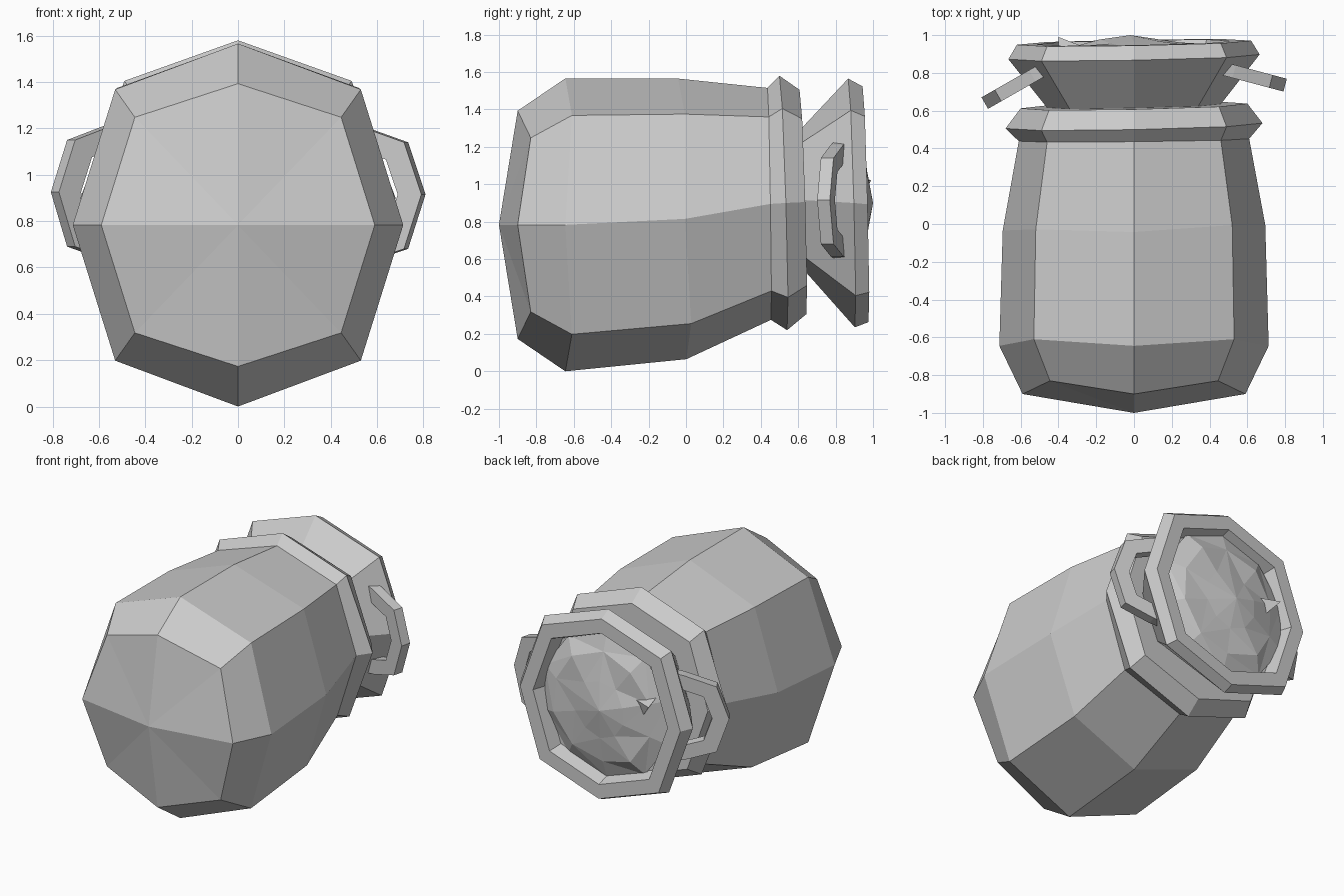
import bpy, bmesh, math, random
from mathutils import Vector

cube = bpy.data.objects.get("Cube")
if cube:
    bpy.data.objects.remove(cube, do_unlink=True)
random.seed(4)

clay = bpy.data.materials.new("grey_clay")
clay.use_nodes = True
GREY = (0.6, 0.6, 0.6, 1)
clay.diffuse_color = GREY
clay.node_tree.nodes["Principled BSDF"].inputs["Base Color"].default_value = GREY


def finish(name, bm):
    bmesh.ops.recalc_face_normals(bm, faces=bm.faces)
    mesh = bpy.data.meshes.new(name)
    bm.to_mesh(mesh)
    bm.free()
    mesh.materials.append(clay)
    obj = bpy.data.objects.new(name, mesh)
    bpy.context.collection.objects.link(obj)
    return obj


def ring(bm, y, cz, top, dx, dz, side, lean=0.0, shift=0.0):
    """Eight-sided ring round the y axis; lean tips it, shift moves the diagonal corners."""
    spots = [(0, top), (dx, dz), (side, 0), (dx, -dz),
             (0, -top), (-dx, -dz), (-side, 0), (-dx, dz)]
    return [bm.verts.new((x, y + lean * (x * 0.7 - z) + shift * (i % 2), cz + z))
            for i, (x, z) in enumerate(spots)]


def bridge(bm, a, b, closed=True):
    n = len(a)
    for i in range(n if closed else n - 1):
        j = (i + 1) % n
        bm.faces.new((a[i], a[j], b[j], b[i]))


def fan(bm, loop, tip):
    v = bm.verts.new(tip)
    for i in range(len(loop)):
        bm.faces.new((loop[i], loop[(i + 1) % len(loop)], v))


def lathe(name, rows, tip=None, end=None):
    bm = bmesh.new()
    rings = [ring(bm, *r) for r in rows]
    for a, b in zip(rings, rings[1:]):
        bridge(bm, a, b)
    if tip:
        fan(bm, rings[0], tip)
    if end:
        fan(bm, rings[-1], end)
    return finish(name, bm)


# Main pot: faceted base, belly and shoulder
lathe("pot_body", [
    (-0.90, 0.783, 0.61, 0.445, 0.465, 0.59, 0, 0.07),
    (-0.645, 0.783, 0.783, 0.53, 0.585, 0.713, 0, 0.035),
    (-0.02, 0.815, 0.75, 0.52, 0.56, 0.695, 0.03, 0.02),
    (0.445, 0.895, 0.62, 0.46, 0.465, 0.61, 0.015),
], tip=(0, -1, 0.783))

# Raised collar, narrow neck and flared lip with a recessed mouth
lathe("collar", [
    (0.445, 0.895, 0.62, 0.46, 0.465, 0.61, 0.015),
    (0.52, 0.9, 0.68, 0.49, 0.505, 0.68, 0.03),
    (0.625, 0.905, 0.6, 0.45, 0.445, 0.6, 0.03),
    (0.625, 0.915, 0.38, 0.34, 0.31, 0.46, 0.03),
])
lathe("neck_and_lip", [
    (0.625, 0.915, 0.38, 0.34, 0.31, 0.46, 0.03),
    (0.885, 0.9, 0.665, 0.49, 0.495, 0.665, 0.027),
    (0.96, 0.893, 0.63, 0.46, 0.47, 0.62, 0.025),
    (0.96, 0.893, 0.53, 0.385, 0.395, 0.52, 0.025),
    (0.87, 0.893, 0.5, 0.36, 0.37, 0.49, 0.025),
], end=(0, 0.87, 0.893))

# Lumpy filling heaped in the mouth
bm = bmesh.new()
SIDES = 10
heap = []
for radius, y, rough in ((0.51, 0.885, 0), (0.38, 0.94, 0.02), (0.2, 0.972, 0.018)):
    loop = []
    for i in range(SIDES):
        a = math.tau * (i + 0.5) / SIDES
        r = radius * (1 + random.uniform(-2, 2) * rough)
        loop.append(bm.verts.new((r * math.cos(a), y + random.uniform(-1, 1) * rough,
                                  0.893 + r * math.sin(a))))
    heap.append(loop)
for a, b in zip(heap, heap[1:]):
    bridge(bm, a, b)
fan(bm, heap[-1], (-0.02, 1.0, 0.9))
bmesh.ops.triangulate(bm, faces=bm.faces)
finish("filling", bm)

# Small shard sticking out of the filling
bm = bmesh.new()
base = [bm.verts.new(p) for p in ((-0.4, 0.9, 1.06), (-0.22, 0.92, 1.02), (-0.3, 0.92, 0.9))]
bm.faces.new(base)
fan(bm, base, (-0.4, 0.99, 1.02))
finish("shard", bm)


# Angular side handles swept along a bent path
def handle(name, root, reach):
    bm = bmesh.new()
    root, reach = Vector(root), Vector(reach)
    out = reach.normalized()
    across = out.cross(Vector((0, 0, 1))) * 0.035
    outer = ((-0.1, 0.31), (0.1, 0.295), (0.75, 0.225), (1, 0), (0.75, -0.235), (0.1, -0.3), (-0.1, -0.31))
    loops = []
    for u, z in outer:
        rim = root + reach * u + Vector((0, 0, z))
        inner = root + reach * (u * 0.68 - 0.02) + Vector((0, 0, z * 0.67))
        loops.append([bm.verts.new(p) for p in
                      (rim + across, rim - across, inner - across, inner + across)])
    for a, b in zip(loops, loops[1:]):
        bridge(bm, a, b)
    bm.faces.new(loops[0])
    bm.faces.new(loops[-1])
    return finish(name, bm)


handle("left_handle", (0.5, 0.815, 0.915), (0.3, -0.08, 0))
handle("right_handle", (-0.51, 0.8, 0.925), (-0.28, -0.16, 0))
